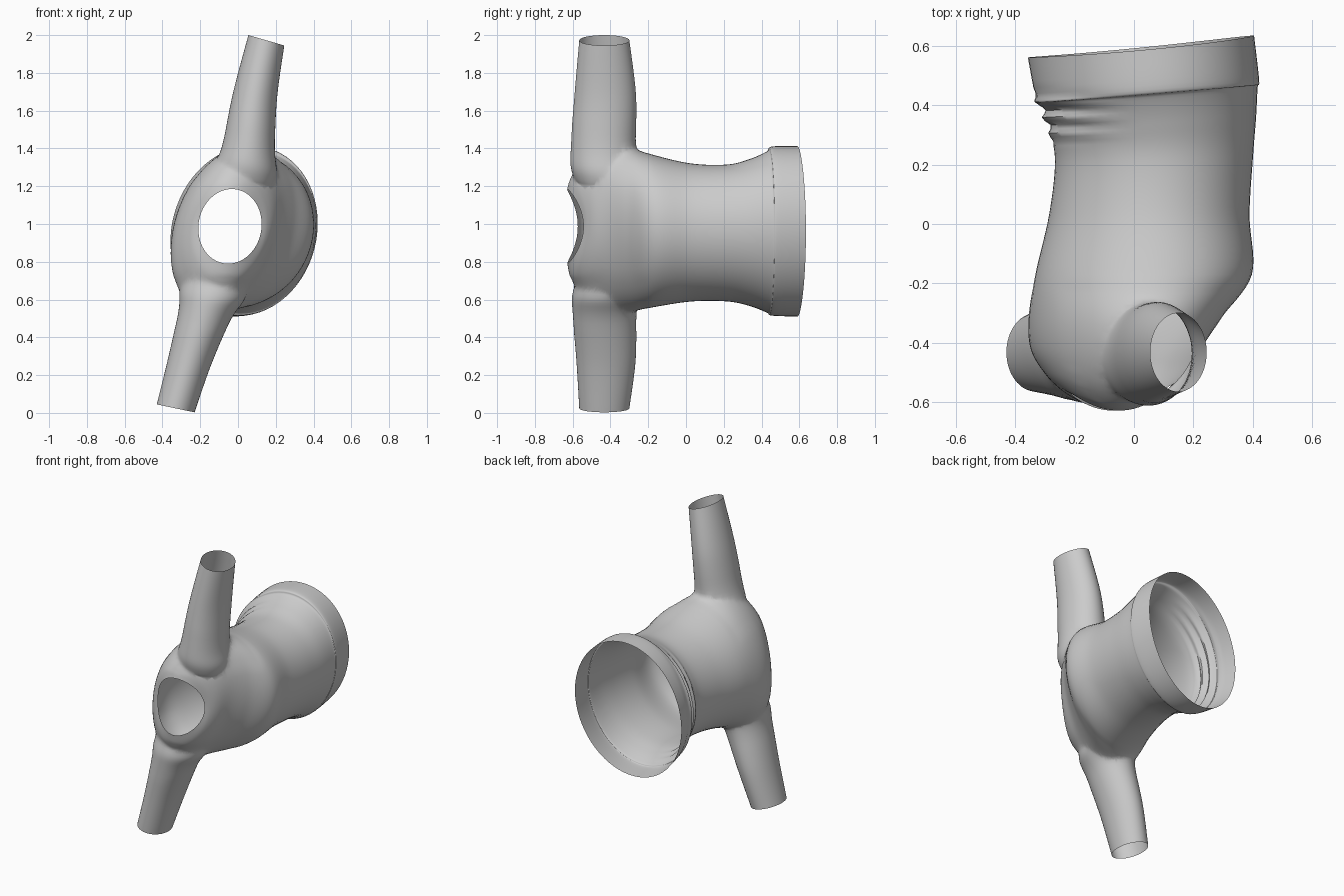
import bpy, bmesh, math
from mathutils import Vector

if "Cube" in bpy.data.objects:
    bpy.data.objects.remove(bpy.data.objects["Cube"])

N = 64          # points around each tube
STEPS = 7       # rings between two given sections
caps = []       # centres of the temporary caps that become openings


def spline(a, b, c, d, t):
    # Catmull-Rom blend of four equal-length number lists
    return [0.5 * (2 * q + (r - p) * t + (2 * p - 5 * q + 4 * r - s) * t * t
                   + (3 * q - p - 3 * r + s) * t ** 3) for p, q, r, s in zip(a, b, c, d)]


def loft(name, sections, open_ends, detail=None):
    # section = centre xyz, half axis u xyz, half axis v xyz, bend of the sides in y
    rows = []
    last = len(sections) - 1
    for i in range(last):
        four = [sections[min(max(j, 0), last)] for j in (i - 1, i, i + 1, i + 2)]
        rows += [spline(*four, s / STEPS) for s in range(STEPS)]
    rows.append(list(sections[-1]))
    bm = bmesh.new()
    rings = []
    for r in rows:
        c, u, v = Vector(r[0:3]), Vector(r[3:6]), Vector(r[6:9])
        ring = []
        for k in range(N):
            a = math.tau * k / N
            p = c + u * math.cos(a) + v * math.sin(a)
            p.y += r[9] * math.cos(a) ** 2
            if detail:
                p = detail(p)
            ring.append(bm.verts.new(p))
        rings.append(ring)
    for a, b in zip(rings, rings[1:]):
        for k in range(N):
            bm.faces.new((a[k], a[(k + 1) % N], b[(k + 1) % N], b[k]))
    for ring, r, is_open in zip((rings[0], rings[-1]), (rows[0], rows[-1]), open_ends):
        mid = Vector(r[0:3]) + Vector((0, r[9] * 0.5, 0))
        if is_open:
            caps.append(mid)
        hub = bm.verts.new(mid)
        for k in range(N):
            bm.faces.new((hub, ring[k], ring[(k + 1) % N]))
    bmesh.ops.recalc_face_normals(bm, faces=bm.faces)
    me = bpy.data.meshes.new(name)
    bm.to_mesh(me)
    bm.free()
    ob = bpy.data.objects.new(name, me)
    bpy.context.collection.objects.link(ob)
    return ob


def body_section(y, x0, x1, z0, z1, lean, tilt, bend):
    rx, rz = (x1 - x0) / 2, (z1 - z0) / 2
    return ((x0 + x1) / 2, y, (z0 + z1) / 2, rx, tilt, 0, lean * rz, 0, rz, bend)


def sleeve_section(xl, zl, xr, zr, y0, y1):
    return ((xl + xr) / 2, (y0 + y1) / 2, (zl + zr) / 2,
            (xr - xl) / 2, 0, (zr - zl) / 2, 0, (y1 - y0) / 2, 0, 0)


def folds(p):
    # cloth folds gathered on the left side above the hem
    if 0.26 < p.y < 0.46 and p.x < 0:
        w = math.sin((p.y - 0.26) / 0.2 * math.pi) * min(1, -p.x / 0.2)
        p.x += 0.012 * w * math.sin((p.y - 0.26) * math.tau / 0.055)
    return p


# torso from neck opening to hem
torso = [body_section(*s) for s in (
    (-0.628, -0.21, 0.125, 0.79, 1.185, 0.05, 0.015, 0.07),
    (-0.605, -0.25, 0.155, 0.70, 1.26, 0.10, 0.015, 0.07),
    (-0.54, -0.295, 0.185, 0.61, 1.34, 0.15, 0.01, 0.05),
    (-0.43, -0.335, 0.225, 0.54, 1.40, 0.20, 0.01, 0.02),
    (-0.31, -0.345, 0.29, 0.53, 1.41, 0.18, 0, 0),
    (-0.17, -0.33, 0.395, 0.56, 1.365, 0.10, 0, 0),
    (0.03, -0.285, 0.388, 0.59, 1.32, 0.08, 0, 0),
    (0.22, -0.265, 0.40, 0.59, 1.315, 0.08, 0.01, 0),
    (0.34, -0.285, 0.41, 0.565, 1.345, 0.08, 0.02, 0),
    (0.43, -0.315, 0.415, 0.53, 1.385, 0.08, 0.03, 0),
    (0.455, -0.33, 0.42, 0.515, 1.41, 0.08, 0.03, 0),
    (0.59, -0.355, 0.402, 0.51, 1.412, 0.10, 0.037, 0.008))]
garment = loft("sweater", torso, (True, True), folds)

# sleeves, from inside the torso out to the cuff
upper = [sleeve_section(*s) for s in (
    (-0.06, 1.15, 0.14, 1.12, -0.52, -0.32),
    (-0.12, 1.29, 0.205, 1.25, -0.605, -0.25),
    (-0.08, 1.43, 0.195, 1.40, -0.61, -0.265),
    (-0.025, 1.70, 0.207, 1.67, -0.59, -0.265),
    (0.055, 2.0, 0.245, 1.945, -0.565, -0.30))]
lower = [sleeve_section(*s) for s in (
    (-0.23, 0.83, -0.03, 0.80, -0.52, -0.32),
    (-0.305, 0.66, 0.045, 0.63, -0.60, -0.25),
    (-0.315, 0.54, -0.035, 0.50, -0.60, -0.262),
    (-0.37, 0.29, -0.14, 0.26, -0.58, -0.267),
    (-0.43, 0.045, -0.23, 0.003, -0.565, -0.30))]
sleeves = [loft("upper_sleeve", upper, (False, True)),
           loft("lower_sleeve", lower, (False, True))]

# fuse sleeves into the torso
for s in sleeves:
    m = garment.modifiers.new("fuse", 'BOOLEAN')
    m.operation, m.solver, m.object = 'UNION', 'EXACT', s
deps = bpy.context.evaluated_depsgraph_get()
fused = bpy.data.meshes.new_from_object(garment.evaluated_get(deps))
garment.modifiers.clear()
garment.data = fused
for s in sleeves:
    bpy.data.objects.remove(s)

# remove the caps so neck, hem and cuffs are open, then soften the sleeve seams
bm = bmesh.new()
bm.from_mesh(fused)
hubs = [v for v in bm.verts if any((v.co - c).length < 1e-3 for c in caps)]
bmesh.ops.delete(bm, geom=hubs, context='VERTS')
seam = [v for v in bm.verts if not v.is_boundary and v.co.y < -0.2
        and (1.22 < v.co.z < 1.5 or 0.45 < v.co.z < 0.72)]
for _ in range(6):
    bmesh.ops.smooth_vert(bm, verts=seam, factor=0.5,
                          use_axis_x=True, use_axis_y=True, use_axis_z=True)
bm.to_mesh(fused)
bm.free()

bpy.ops.object.select_all(action='DESELECT')
garment.select_set(True)
bpy.context.view_layer.objects.active = garment
bpy.ops.object.shade_smooth_by_angle(angle=math.radians(50))
